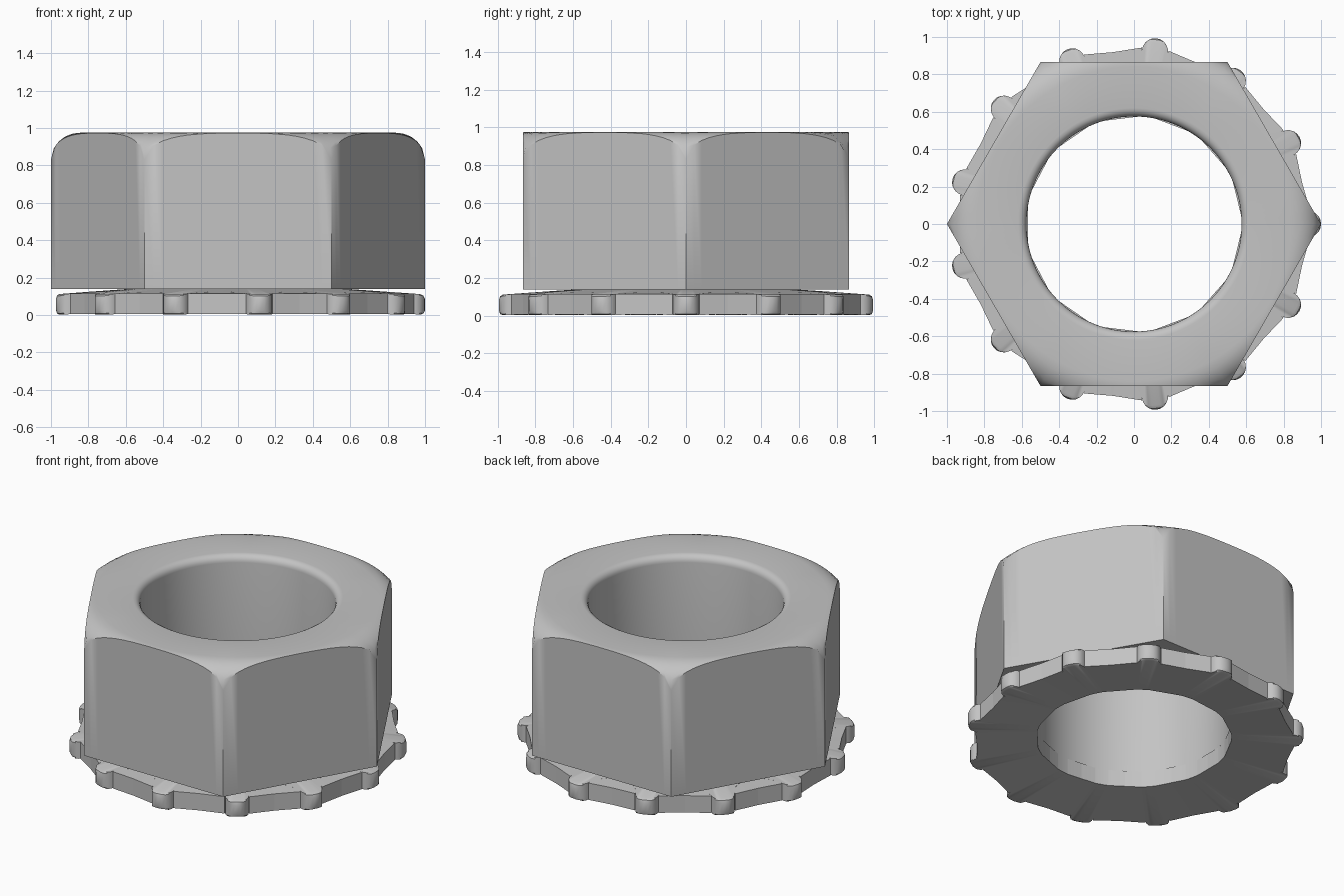
import bpy
from math import sin, cos, tau, pi, radians, sqrt, hypot, atan2

cube = bpy.data.objects.get("Cube")
if cube:
    bpy.data.objects.remove(cube, do_unlink=True)

# One grey metal
metal = bpy.data.materials.new("grey_metal")
metal.use_nodes = True
GREY = (0.55, 0.55, 0.55, 1)
metal.diffuse_color = GREY
metal.node_tree.nodes["Principled BSDF"].inputs["Base Color"].default_value = GREY


def build_loops(name, rings):
    """Skin a closed series of equally long rings into a tube-like solid."""
    n, m = len(rings[0]), len(rings)
    verts = [p for ring in rings for p in ring]
    faces = []
    for i in range(m):
        a, b = i * n, (i + 1) % m * n
        for j in range(n):
            k = (j + 1) % n
            faces.append((a + j, a + k, b + k, b + j))
    mesh = bpy.data.meshes.new(name)
    mesh.from_pydata(verts, [], faces)
    mesh.materials.append(metal)
    obj = bpy.data.objects.new(name, mesh)
    bpy.context.collection.objects.link(obj)
    bpy.ops.object.select_all(action="DESELECT")
    obj.select_set(True)
    bpy.context.view_layer.objects.active = obj
    bpy.ops.object.mode_set(mode="EDIT")
    bpy.ops.mesh.select_all(action="SELECT")
    bpy.ops.mesh.normals_make_consistent(inside=False)
    bpy.ops.object.mode_set(mode="OBJECT")
    bpy.ops.object.shade_smooth_by_angle(angle=radians(35))
    return obj


BORE = 0.575
BASE, TOP = 0.14, 0.975

# Hex nut: rounded chamfer swept round a hexagon, with a filleted bore
STEPS = 24
CROWN, DROP = 0.84, 0.145
angles = [tau * i / (6 * STEPS) for i in range(6 * STEPS)]


def hex_radius(a):
    return cos(pi / 6) / cos(a % (pi / 3) - pi / 6)


def crown_z(r):
    t = min(1, (r - CROWN) / (1 - CROWN))
    return TOP - DROP * (1 - sqrt(1 - t * t))


def circle(r, z):
    return [(r * cos(a), r * sin(a), z) for a in angles]


def hex_ring(t, z=None):
    ring = []
    for a in angles:
        r = CROWN + t * (hex_radius(a) - CROWN)
        ring.append((r * cos(a), r * sin(a), crown_z(r) if z is None else z))
    return ring


FILLET = 0.045
rings = [circle(BORE, BASE)]
for i in range(6):
    a = i / 5 * pi / 2
    rings.append(circle(BORE + FILLET * (1 - cos(a)), TOP - FILLET * (1 - sin(a))))
rings += [hex_ring(t) for t in (0, 0.3, 0.55, 0.75, 0.9, 1)]
rings.append(hex_ring(1, BASE))
build_loops("hex_nut", rings)

# Toothed washer: round tooth tips joined by round gaps, slightly dished
TEETH = 13
TIP_R, TIP_C = 0.07, 0.93
GAP_R, GAP_C = 0.16, 0.97
outline = []
for k in range(TEETH):
    mid = tau * k / TEETH
    gap = mid + pi / TEETH
    for i in range(11):
        a = mid - pi / 2 + pi * i / 10
        outline.append((TIP_C * cos(mid) + TIP_R * cos(a),
                        TIP_C * sin(mid) + TIP_R * sin(a)))
    for i in range(11):
        a = gap + radians(256 - 152 * i / 10)
        a = gap + pi - (a - gap - pi) * -1
        outline.append((GAP_C * cos(gap) + GAP_R * cos(2 * gap - a),
                        GAP_C * sin(gap) + GAP_R * sin(2 * gap - a)))


def washer_ring(limit, lift, z0, z1, inner=False):
    ring = []
    for x, y in outline:
        full, a = hypot(x, y), atan2(y, x)
        r = BORE if inner else min(full, limit)
        t = (1 - r) / (1 - BORE)
        ring.append((r * cos(a), r * sin(a), z0 + (z1 - z0) * t + lift))
    return ring


build_loops("toothed_washer", [
    washer_ring(1, 0, 0, 0.035, inner=True),
    washer_ring(0.975, 0, 0, 0.035),
    washer_ring(0.992, 0.008, 0, 0.035),
    washer_ring(1, 0.025, 0, 0.035),
    washer_ring(1, -0.025, 0.11, 0.14),
    washer_ring(0.992, -0.008, 0.11, 0.14),
    washer_ring(0.975, 0, 0.11, 0.14),
    washer_ring(1, 0, 0.11, 0.14, inner=True),
])
